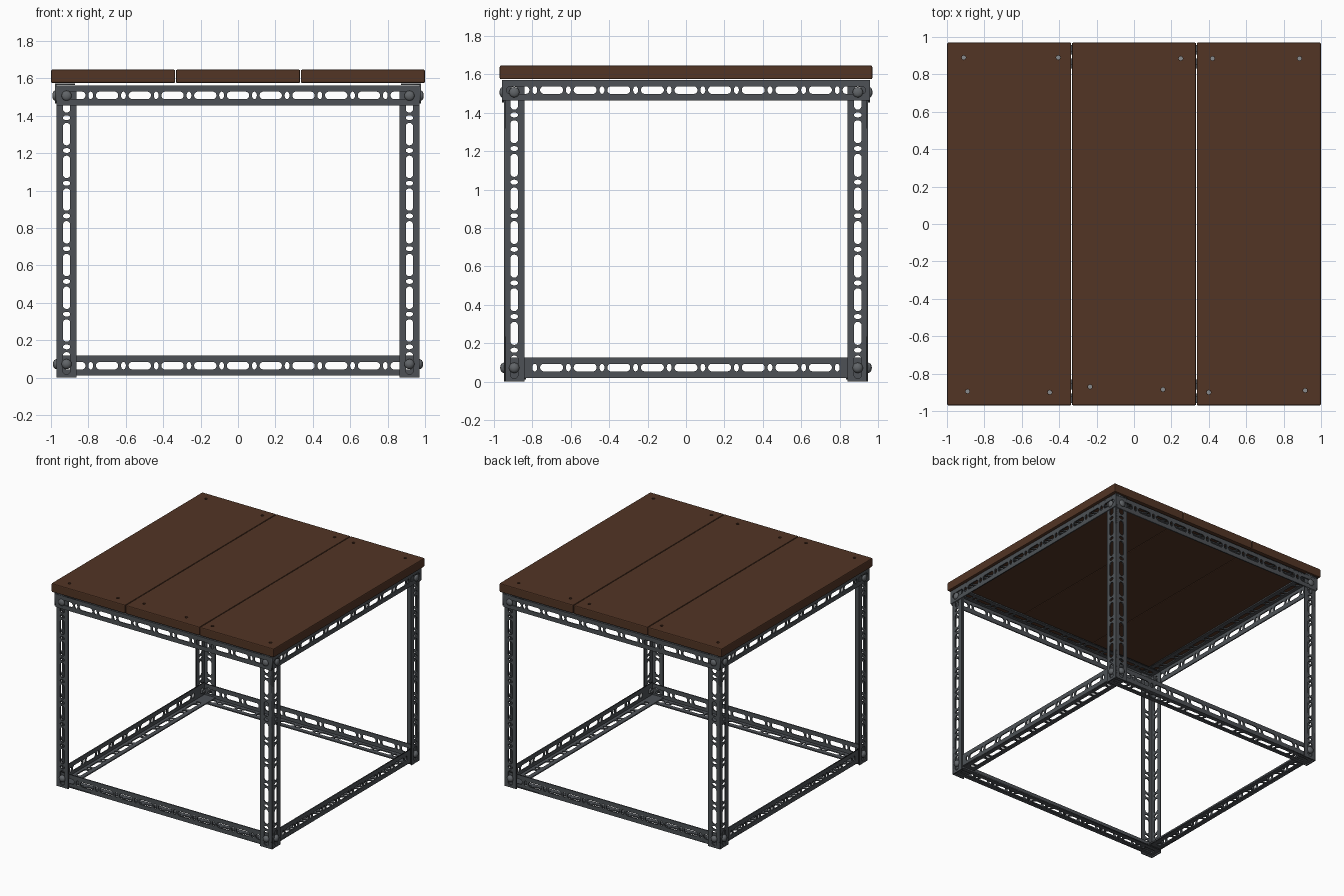
import bpy, bmesh
from math import cos, sin, pi
from mathutils import Matrix, Vector

cube = bpy.data.objects.get("Cube")
if cube:
    bpy.data.objects.remove(cube, do_unlink=True)


def material(name, rgb):
    m = bpy.data.materials.new(name)
    m.use_nodes = True
    m.diffuse_color = (*rgb, 1)
    m.node_tree.nodes["Principled BSDF"].inputs["Base Color"].default_value = (*rgb, 1)
    return m


WOOD = material("dark brown wood", (0.085, 0.035, 0.018))
STEEL = material("dark grey steel", (0.075, 0.083, 0.092))
BOLT = material("bolt grey", (0.12, 0.13, 0.14))
SCREW = material("screw grey", (0.25, 0.26, 0.27))

X, Y, Z = Vector((1, 0, 0)), Vector((0, 1, 0)), Vector((0, 0, 1))
WIDTH, THICK, PITCH = 0.107, 0.009, 0.175


def add_object(name, bm, mat):
    me = bpy.data.meshes.new(name)
    bm.to_mesh(me)
    bm.free()
    me.materials.clear()
    me.materials.append(mat)
    ob = bpy.data.objects.new(name, me)
    bpy.context.collection.objects.link(ob)
    return ob


def frame(origin, a, b, c):
    return Matrix.Translation(origin) @ Matrix((a, b, c)).transposed().to_4x4()


def add_spline(curve, points):
    s = curve.splines.new('POLY')
    s.points.add(len(points) - 1)
    for p, (u, v) in zip(s.points, points):
        p.co = (u, v, 0, 1)
    s.use_cyclic_u = True


def flange_mesh(length):
    """Flat strip pierced by alternating long slots and short cross holes."""
    curve = bpy.data.curves.new("flange", 'CURVE')
    curve.dimensions, curve.fill_mode = '2D', 'BOTH'
    curve.extrude = THICK / 2
    h = length / 2
    add_spline(curve, [(0, -h), (WIDTH, -h), (WIDTH, h), (0, h)])
    n = int(length / PITCH) + 2
    for k in range(-n, n + 1):
        mid = k * PITCH / 2
        r, half = (0.02, 0.04) if k % 2 == 0 else (0.013, 0)
        if abs(mid) + half + r > h - 0.01:
            continue
        ring = []
        for i in range(16):
            t = 2 * pi * (i + 0.5) / 16
            stretch = half if sin(t) > 0 else -half
            ring.append((WIDTH / 2 + 0.02 * cos(t), mid + r * sin(t) + stretch))
        add_spline(curve, ring)
    ob = bpy.data.objects.new("flange", curve)
    bpy.context.collection.objects.link(ob)
    bpy.context.view_layer.update()
    dg = bpy.context.evaluated_depsgraph_get()
    me = bpy.data.meshes.new_from_object(ob.evaluated_get(dg))
    bpy.data.objects.remove(ob, do_unlink=True)
    bpy.data.curves.remove(curve)
    return me


def angle_bar(name, corner, a, b, along, length):
    """L-section bar: one flange runs along a, the other along b."""
    flange = flange_mesh(length)
    bm = bmesh.new()
    corner = Vector(corner)
    for u, w in ((a, b), (b, a)):
        part = flange.copy()
        part.transform(frame(corner + w * THICK / 2, u, along, w))
        bm.from_mesh(part)
        bpy.data.meshes.remove(part)
    bpy.data.meshes.remove(flange)
    bmesh.ops.remove_doubles(bm, verts=bm.verts, dist=0.00001)
    bmesh.ops.recalc_face_normals(bm, faces=bm.faces)
    return add_object(name, bm, STEEL)


def bolt(name, pos, out, head):
    """Domed head outside, shank and hex nut inside."""
    bm = bmesh.new()
    turn = out.to_track_quat('Z', 'Y').to_matrix().to_4x4()
    base = Matrix.Translation(pos) @ turn
    bmesh.ops.create_uvsphere(bm, u_segments=16, v_segments=8, radius=1,
                              matrix=base @ Matrix.Diagonal((0.027, 0.027, head, 1)))
    for f in bm.faces:
        f.smooth = True
    for sides, r, depth, shift in ((12, 0.012, 0.05, -0.025), (6, 0.024, 0.014, -0.03)):
        bmesh.ops.create_cone(bm, cap_ends=True, segments=sides, radius1=r, radius2=r,
                              depth=depth, matrix=base @ Matrix.Translation((0, 0, shift)))
    add_object(name, bm, BOLT)


# Frame: legs, rails and corner bolts
LEG_X, LEG_Y, LEG_H = 0.97, 0.948, 1.553
RAIL_X, RAIL_Y = LEG_X + THICK, LEG_Y + THICK
for s, side in ((-1, "right"), (1, "left")):
    end = "front" if s < 0 else "back"
    angle_bar(f"{end}_top_rail", (0, s * RAIL_Y, 1.562), -Z, -s * Y, X, 2 * LEG_X)
    angle_bar(f"{side}_top_rail", (s * RAIL_X, 0, 1.572), -Z, -s * X, Y, 2 * RAIL_Y)
    angle_bar(f"{end}_bottom_rail", (0, s * (LEG_Y - THICK), 0.01), Z, -s * Y, X, 1.92)
    angle_bar(f"{side}_bottom_rail", (s * (LEG_X - THICK), 0, 0.02), Z, -s * X, Y, 1.87)
    for t, end in ((-1, "front"), (1, "back")):
        tag = f"{end}_{side}"
        angle_bar(f"{tag}_leg", (s * LEG_X, t * LEG_Y, LEG_H / 2),
                  -s * X, -t * Y, Z, LEG_H)
        bx, by = s * (LEG_X - WIDTH / 2), t * (LEG_Y - WIDTH / 2)
        for level, z, gap, head in (("top", 1.507, THICK, 0.014), ("bottom", 0.072, 0, 0.02)):
            bolt(f"{tag}_{level}_end_bolt", (bx, t * (LEG_Y + gap), z), t * Y, head)
            bolt(f"{tag}_{level}_side_bolt", (s * (LEG_X + gap), by, z), s * X, head)

# Sunken screws in the table top
SCREWS = [(-0.91, 0.89), (-0.405, 0.89), (0.25, 0.885), (0.42, 0.885), (0.885, 0.885),
          (-0.89, -0.895), (-0.45, -0.9), (-0.235, -0.87), (0.155, -0.885),
          (0.4, -0.9), (0.915, -0.89)]
TOP, BOTTOM = 1.646, 1.575


def screw_row(name, radius, low, high, mat):
    bm = bmesh.new()
    for x, y in SCREWS:
        bmesh.ops.create_cone(bm, cap_ends=True, segments=8, radius1=radius, radius2=radius,
                              depth=high - low,
                              matrix=Matrix.Translation((x, y, (low + high) / 2)))
    return add_object(name, bm, mat)


cutter = screw_row("screw_hole_cutter", 0.012, TOP - 0.025, TOP + 0.02, WOOD)
cutter.hide_render = True
screw_row("top_screws", 0.0115, BOTTOM + 0.01, TOP - 0.018, SCREW)

# Three top planks
for i, name in enumerate(("right_plank", "middle_plank", "left_plank")):
    bm = bmesh.new()
    bmesh.ops.create_cube(bm, size=1, matrix=Matrix.Translation(
        ((i - 1) * 2.003 / 3, 0, (TOP + BOTTOM) / 2))
        @ Matrix.Diagonal((0.6643, 1.94, TOP - BOTTOM, 1)))
    bmesh.ops.bevel(bm, geom=bm.edges[:], offset=0.007, segments=2, profile=0.5,
                    affect='EDGES')
    plank = add_object(name, bm, WOOD)
    mod = plank.modifiers.new("screw_holes", 'BOOLEAN')
    mod.object, mod.solver = cutter, 'EXACT'
    bpy.context.view_layer.update()
    dg = bpy.context.evaluated_depsgraph_get()
    cut = bpy.data.meshes.new_from_object(plank.evaluated_get(dg))
    plank.modifiers.clear()
    plank.data = cut
bpy.data.objects.remove(cutter, do_unlink=True)
